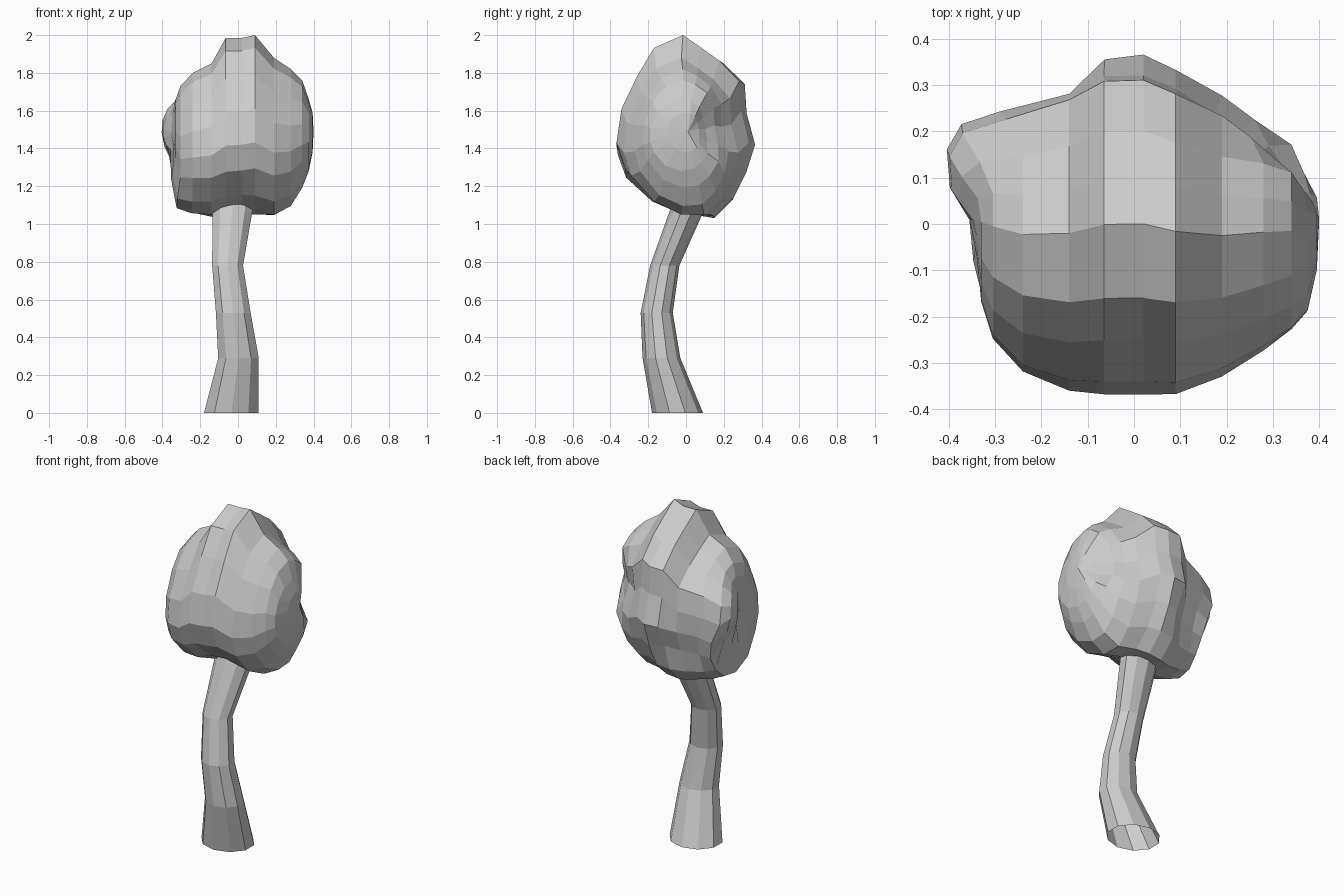
import bpy, bmesh, math
from mathutils import Vector


def loft(name, rings, start=None, end=None):
    """Skin a list of closed rings; optional pole points close the ends."""
    bm = bmesh.new()
    loops = [[bm.verts.new(p) for p in ring] for ring in rings]
    n = len(loops[0])
    for a, b in zip(loops, loops[1:]):
        for i in range(n):
            j = (i + 1) % n
            bm.faces.new((a[i], a[j], b[j], b[i]))
    for pole, loop in ((start, loops[0]), (end, loops[-1])):
        if pole:
            v = bm.verts.new(pole)
            for i in range(n):
                bm.faces.new((loop[i], loop[(i + 1) % n], v))
    bmesh.ops.recalc_face_normals(bm, faces=bm.faces)
    mesh = bpy.data.meshes.new(name)
    bm.to_mesh(mesh)
    bm.free()
    obj = bpy.data.objects.new(name, mesh)
    bpy.context.collection.objects.link(obj)
    return obj


# Trunk: bent tapering tube, z then x range and y range of each ring
trunk = [
    (0.00, -0.18, 0.11, -0.18, 0.09),
    (0.29, -0.105, 0.11, -0.23, -0.03),
    (0.53, -0.117, 0.067, -0.24, -0.07),
    (0.78, -0.137, 0.027, -0.19, -0.035),
    (1.06, -0.135, 0.075, -0.09, 0.09),
    (1.18, -0.13, 0.09, -0.05, 0.14),
]
rings = []
for z, x0, x1, y0, y1 in trunk:
    ring = []
    for i in range(10):
        a = math.tau * (i + 0.5) / 10
        ring.append(((x0 + x1) / 2 + (x1 - x0) / 2 * 1.05 * math.cos(a),
                     (y0 + y1) / 2 + (y1 - y0) / 2 * math.sin(a), z))
    rings.append(ring)
loft("trunk", rings)

# Crown outline seen from the side (y, z)
outline = [(0.0, 2.0), (0.1, 1.93), (0.2, 1.86), (0.31, 1.75), (0.32, 1.59),
           (0.365, 1.42), (0.32, 1.27), (0.25, 1.13), (0.15, 1.03), (0.0, 1.045),
           (-0.17, 1.13), (-0.32, 1.28), (-0.368, 1.42), (-0.34, 1.6),
           (-0.25, 1.78), (-0.16, 1.93)]

# Crown stations along x: x, front y, back y, bottom z, top z
stations = [
    (-0.34, -0.07, 0.09, 1.39, 1.58),
    (-0.33, -0.17, 0.18, 1.24, 1.66),
    (-0.305, -0.25, 0.24, 1.08, 1.73),
    (-0.24, -0.32, 0.275, 1.05, 1.80),
    (-0.14, -0.36, 0.32, 1.035, 1.85),
    (-0.065, -0.367, 0.365, 1.03, 1.985),
    (0.02, -0.367, 0.368, 1.04, 1.985),
    (0.09, -0.367, 0.335, 1.05, 2.0),
    (0.19, -0.33, 0.28, 1.04, 1.88),
    (0.28, -0.275, 0.24, 1.09, 1.82),
    (0.34, -0.23, 0.20, 1.19, 1.76),
    (0.375, -0.19, 0.14, 1.28, 1.66),
    (0.395, -0.10, 0.09, 1.38, 1.59),
]
# Lumps and dents: centre, radius, push
pushes = [
    (Vector((-0.32, 0.18, 1.50)), 0.20, Vector((-0.075, -0.01, 0.0))),
    (Vector((-0.32, -0.02, 1.18)), 0.17, Vector((-0.03, 0.0, 0.0))),
    (Vector((0.32, 0.18, 1.51)), 0.17, Vector((-0.07, -0.04, 0.0))),
    (Vector((-0.15, 0.28, 1.30)), 0.18, Vector((0.01, -0.045, 0.02))),
    (Vector((-0.02, -0.10, 1.08)), 0.16, Vector((0.0, 0.0, 0.03))),
]


def shape(p):
    p = Vector(p)
    move = Vector()
    for centre, radius, push in pushes:
        d = (p - centre).length / radius
        if d < 1:
            move += push * (1 - d * d)
    return p + move


rings = []
for x, y0, y1, z0, z1 in stations:
    ring = []
    blend = min(1, (x / 0.4) ** 2)  # sections grow rounder toward the sides
    for y, z in outline:
        u, v = y / 0.367, (z - 1.515) / 0.485
        length = math.hypot(u, v)
        u += (u / length - u) * blend
        v += (v / length - v) * blend
        ring.append(shape((x, (y0 + y1) / 2 + u * (y1 - y0) / 2,
                           (z0 + z1) / 2 + v * (z1 - z0) / 2)))
    rings.append(ring)
loft("crown", rings, start=shape((-0.335, 0.01, 1.48)), end=(0.40, 0.01, 1.49))
